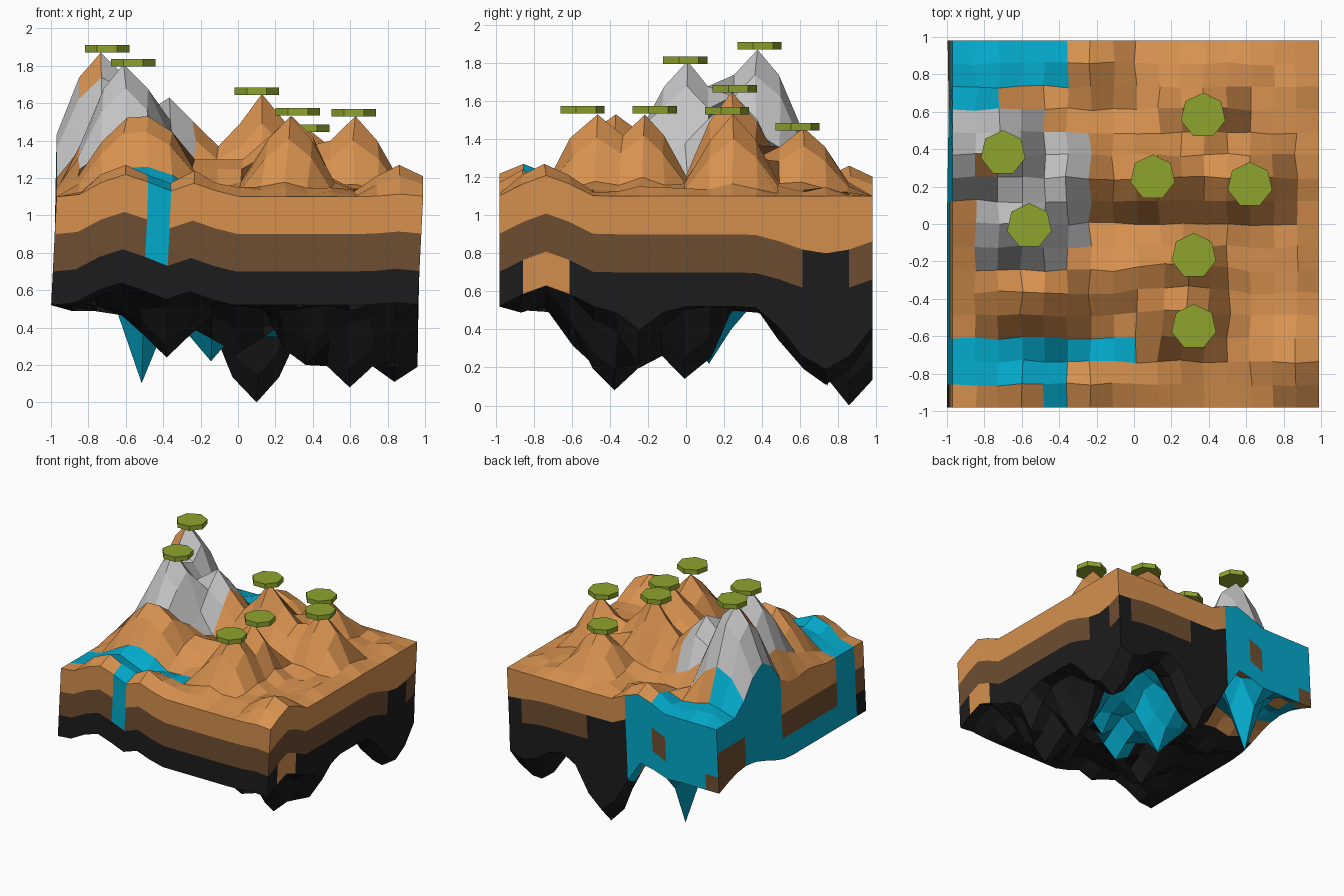
import bpy
import bmesh
import math
import random

random.seed(4)
if "Cube" in bpy.data.objects:
    bpy.data.objects.remove(bpy.data.objects["Cube"])

N = 16
CELL = 1.96 / N
ORANGE, BROWN, BLACK, GREY, WATER, GREEN = range(6)


def material(name, rgb):
    m = bpy.data.materials.new(name)
    m.use_nodes = True
    m.diffuse_color = (*rgb, 1)
    m.node_tree.nodes["Principled BSDF"].inputs["Base Color"].default_value = (*rgb, 1)
    return m


MATS = [material("orange earth", (0.68, 0.285, 0.078)),
        material("brown soil", (0.16, 0.078, 0.032)),
        material("black rock", (0.012, 0.012, 0.012)),
        material("grey stone", (0.56, 0.56, 0.56)),
        material("water", (0.001, 0.40, 0.60)),
        material("leaf green", (0.27, 0.37, 0.027))]


def dome(i, j, feature):
    """Rounded hill: first column, last column, row, height, radius."""
    i0, i1, row, height, radius = feature
    dx = max(i0 - i, 0, i - i1)
    d = math.hypot(dx, j - row) * CELL / radius
    return height * math.cos(d * math.pi / 2) ** 2 if d < 1 else 0


# Hills, hanging spikes and hollows in grid steps
SWELLS = [(3, 3, 1, .17, .33), (6, 6, 1, .14, .25), (15, 15, 2, .17, .3), (6, 6, 15, .16, .3)]
HILLS = [(2, 2, 11, .77, .45), (3, 3, 8, .71, .43), (5, 5, 10, .53, .38),
         (9, 9, 10, .55, .34), (11, 11, 13, .36, .35), (13, 13, 10, .43, .33),
         (10, 10, 6, .43, .36), (10, 10, 4, .43, .34), (3.3, 4, 5, .43, .42),
         (6, 13, 10, .27, .36), (2, 10, 6, .2, .36)]
SPIKES = [(9, 9, 15, .52, .36), (13, 13, 5, .44, .36), (15, 15, 14, .41, .42),
          (4, 4, 14, .53, .2), (5, 5, 5, .28, .3), (7, 7, 9, .30, .25),
          (8, 8, 6, .26, .28), (13, 13, 8, .38, .3), (11, 11, 4, .32, .3),
          (15, 15, 6, .3, .22), (10, 10, 7, .2, .2)]
HOLLOWS = [(10, 11, 11.5, .22, .4), (0, 3, 13, .14, .6)]
NUDGE = (10, 10, 5, .04, .4)

jitter = {(i, j): [random.uniform(-1, 1) for _ in range(3)]
          for i in range(N + 1) for j in range(N + 1)}


def inner(i, j):
    return 0 < i < N and 0 < j < N


def swell(i, j):
    return max(dome(i, j, s) for s in SWELLS)


def top_height(i, j):
    rough = 0.03 + 0.025 * jitter[i, j][2] if inner(i, j) else 0
    hill = max(dome(i, j, h) for h in HILLS)
    return 1.1 + max(swell(i, j), hill, rough)


def under_height(i, j):
    drop = max(dome(i, j, s) for s in SPIKES)
    rough = 0.035 * jitter[i, j][2] if inner(i, j) and drop < .25 else 0
    rise = max(dome(i, j, h) for h in HOLLOWS)
    return .52 + swell(i, j) * (1 if drop < .05 else 0) + rise - drop + rough


def place(i, j, z):
    """Grid corner in space; lower levels lean slightly to one side."""
    jx, jy = jitter[i, j][:2] if inner(i, j) else (0, 0)
    lean = min(.03, max(0, .05 * (1.1 - z)))
    push = dome(i, j, NUDGE)
    return (-.97 + i * CELL + .01 * jx - lean + push, -.98 + j * CELL + .01 * jy + push, z)


def finish(name, bm):
    mesh = bpy.data.meshes.new(name)
    bm.to_mesh(mesh)
    bm.free()
    for m in MATS:
        mesh.materials.append(m)
    obj = bpy.data.objects.new(name, mesh)
    bpy.context.collection.objects.link(obj)
    return obj


def sheet(name, cols, rows, point, colour, flip=False):
    """Grid of quads with a colour rule for each cell."""
    bm = bmesh.new()
    v = [[bm.verts.new(point(a, b)) for b in range(rows + 1)] for a in range(cols + 1)]
    for a in range(cols):
        for b in range(rows):
            quad = [v[a][b], v[a + 1][b], v[a + 1][b + 1], v[a][b + 1]]
            face = bm.faces.new(quad[::-1] if flip else quad)
            face.material_index = colour(a, b)
    return finish(name, bm)


# Land surface: lakes, grey mountain and orange hills
def land_colour(i, j):
    lake = (i < 5 and j >= 14) or (i < 2 and j == 13)
    river = (j == 2 and i < 8) or (j == 1 and i < 5) or (j == 0 and i == 4)
    if lake or river:
        return WATER
    first = 1 if j < 9 else 0
    last = {6: 4, 12: 3}.get(j, 5)
    if 6 <= j <= 12 and first <= i <= last and (i, j) != (1, 10):
        return GREY
    return ORANGE


sheet("land_surface", N, N, lambda i, j: place(i, j, top_height(i, j)), land_colour)


# Underside: hanging rock spikes with water pockets
def under_colour(i, j):
    if math.hypot(i - 8, j - 9) < 3.4 or (i < 7 and j > 11 and (i + j) % 5):
        return WATER
    if i < 7 and j > 9:
        return ORANGE
    return BLACK


sheet("rock_underside", N, N, lambda i, j: place(i, j, under_height(i, j)), under_colour, True)


# Side walls in three strata
def strata(i, j, level):
    if level == 0:
        return top_height(i, j)
    if level == 3:
        return under_height(i, j)
    dip = dome(i, j, (16, 16, 14, .1, .42))
    z = 1.1 + swell(i, j) - dip - .2 * level
    return max(z, under_height(i, j) + .02 * (3 - level))


def front_colour(k, level):
    return WATER if k == 4 and level < 2 else level


def right_colour(k, level):
    if k in (13, 14) and level == 1:
        return BLACK
    return ORANGE if k in (1, 2) and level == 2 else level


def back_colour(k, level):
    if k < 7:
        return BROWN if (k == 4 and level == 1) or (k == 0 and level == 2) else WATER
    return BLACK if level == 1 and (k < 10 or k == 15) else level


def left_colour(k, level):
    if k in (1, 2) or 9 <= k <= 12:
        return WATER
    if k >= 13:
        return BROWN if level else WATER
    return WATER if level == 2 and k > 2 else level


WALLS = [("front_wall", lambda k: (k, 0), front_colour, True),
         ("right_wall", lambda k: (N, k), right_colour, True),
         ("back_wall", lambda k: (k, N), back_colour, False),
         ("left_wall", lambda k: (0, k), left_colour, False)]
for name, cell, colour, flip in WALLS:
    sheet(name, N, 3, lambda k, lv, c=cell: place(*c(k), strata(*c(k), lv)), colour, flip)

# Seven-sided leaf canopies floating on the summits
CANOPIES = [(-.70, .38, 1.89), (-.56, -.01, 1.815), (.10, .25, 1.665), (.37, .58, 1.465),
            (.62, .21, 1.55), (.32, -.17, 1.555), (.32, -.55, 1.555)]
for n, spot in enumerate(CANOPIES):
    bm = bmesh.new()
    bmesh.ops.create_cone(bm, cap_ends=True, segments=7, radius1=.122, radius2=.122, depth=.04)
    for f in bm.faces:
        f.material_index = GREEN
    finish(f"tree_canopy_{n + 1}", bm).location = spot
